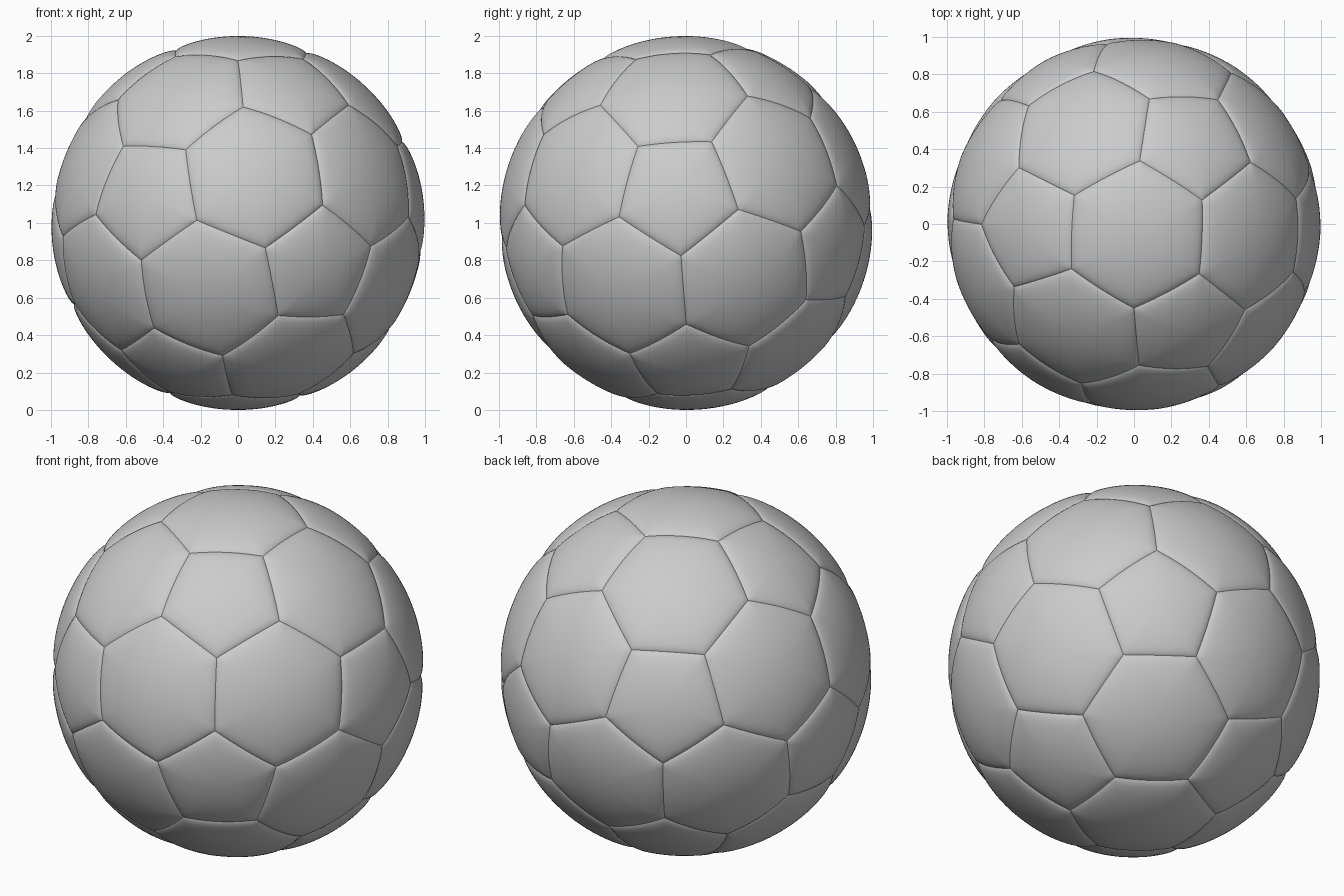
import bpy
import bmesh
import math
from mathutils import Vector, Matrix

cube = bpy.data.objects.get("Cube")
if cube:
    bpy.data.objects.remove(cube, do_unlink=True)

SEGMENTS = 16      # points along each seam
RINGS = 15         # rings from panel centre to seam

# Leather colour
leather = bpy.data.materials.new("grey leather")
leather.use_nodes = True
grey = (0.6, 0.6, 0.6, 1)
leather.diffuse_color = grey
leather.node_tree.nodes["Principled BSDF"].inputs["Base Color"].default_value = grey


def frame(a, b, c):
    """Rotation whose axes follow a triangle of three pentagon centres."""
    z = (a + b + c).normalized()
    x = 2 * b - a - c
    x = (x - z * x.dot(z)).normalized()
    return Matrix((x, z.cross(x), z)).transposed()


# Icosahedron corners, turned so three of them sit at the front pentagons
phi = (1 + math.sqrt(5)) / 2
corners = []
for s in (1, -1):
    for t in (phi, -phi):
        corners += [Vector((0, s, t)), Vector((s, t, 0)), Vector((t, 0, s))]
source = frame(Vector((0, 1, phi)), Vector((0, -1, phi)), Vector((phi, 0, 1)))
target = frame(Vector((-0.513, -0.845, 0.149)),
               Vector((0.294, -0.594, 0.749)),
               Vector((0.451, -0.858, -0.245)))
turn = target @ source.transposed()
corners = [turn @ v for v in corners]

# Truncated icosahedron: two corners on every icosahedron edge
near = [[j for j, w in enumerate(corners) if 1.9 < (v - w).length < 2.1]
        for v in corners]


def cut(i, j):
    return (corners[i] * 2 + corners[j]) / 3


def ordered(points):
    """Sort panel corners around the panel centre."""
    mid = sum(points, Vector()) / len(points)
    n = mid.normalized()
    u = (points[0] - mid).normalized()
    v = n.cross(u)
    return sorted(points, key=lambda p: math.atan2((p - mid).dot(v), (p - mid).dot(u)))


panels = [ordered([cut(i, j) for j in near[i]]) for i in range(len(corners))]
for i in range(len(corners)):
    for j in near[i]:
        for k in near[i]:
            if i < j < k and k in near[j]:
                panels.append(ordered([cut(a, b) for a in (i, j, k)
                                       for b in (i, j, k) if a != b]))

# Panel planes, used to measure the distance to the closest seam
planes = []
for pts in panels:
    mid = sum(pts, Vector()) / len(pts)
    planes.append(mid / mid.length_squared)


def puff(p, own, neighbours):
    """Project onto the ball, sinking softly and then sharply at a seam."""
    n = p.normalized()
    d = min(max(0, n.dot((own - q).normalized())) for q in neighbours)
    return n * (1 - 0.008 * math.exp(-d / 0.015) - 0.014 * math.exp(-d / 0.09))


# Stitched panels, each a set of rings closing in on its centre
bm = bmesh.new()
for pts, own in zip(panels, planes):
    neighbours = [q for q in planes
                  if q is not own and own.normalized().dot(q.normalized()) > 0.7]
    mid = sum(pts, Vector()) / len(pts)
    rim = [a.lerp(b, s / SEGMENTS) for a, b in zip(pts, pts[1:] + pts[:1])
           for s in range(SEGMENTS)]
    centre = bm.verts.new(puff(mid, own, neighbours))
    inner = None
    for r in range(1, RINGS + 1):
        t = 1 - (1 - r / RINGS) ** 1.7
        ring = [bm.verts.new(puff(mid.lerp(p, t), own, neighbours)) for p in rim]
        for k in range(len(ring)):
            m = (k + 1) % len(ring)
            if inner:
                bm.faces.new((inner[k], ring[k], ring[m], inner[m]))
            else:
                bm.faces.new((centre, ring[k], ring[m]))
        inner = ring
bmesh.ops.remove_doubles(bm, verts=bm.verts, dist=0.0005)
bmesh.ops.recalc_face_normals(bm, faces=bm.faces)

# Rest the ball on the ground
low = min(v.co.z for v in bm.verts)
bmesh.ops.translate(bm, verts=bm.verts, vec=(0, 0, -low))

mesh = bpy.data.meshes.new("ball_panels")
bm.to_mesh(mesh)
bm.free()
mesh.materials.append(leather)
ball = bpy.data.objects.new("ball_panels", mesh)
bpy.context.collection.objects.link(ball)
bpy.context.view_layer.objects.active = ball
ball.select_set(True)
bpy.ops.object.shade_smooth_by_angle(angle=math.radians(30))
